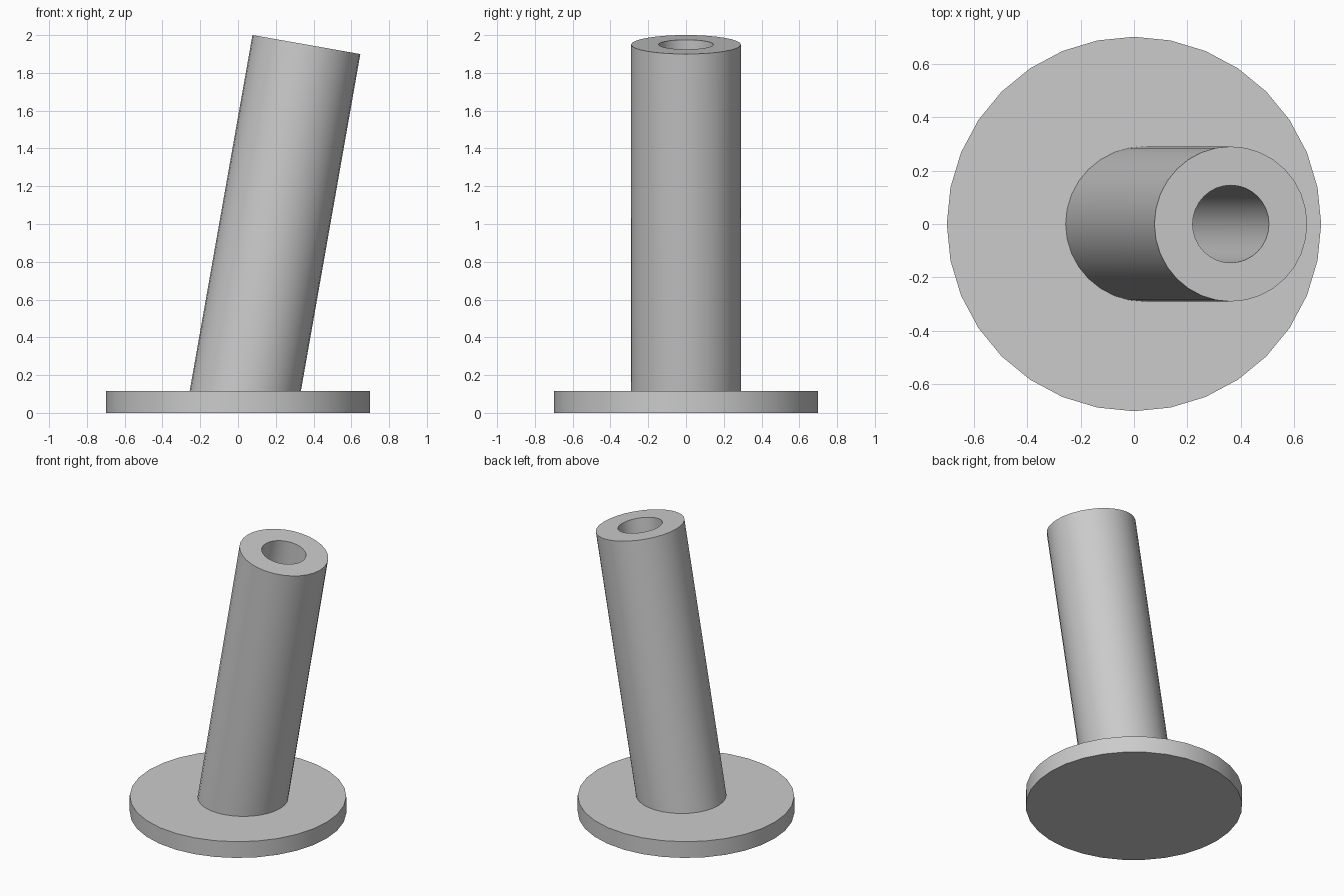
import bpy, bmesh
from math import cos, sin, tan, pi, radians
from mathutils import Matrix, Vector

cube = bpy.data.objects.get("Cube")
if cube:
    bpy.data.objects.remove(cube, do_unlink=True)

BASE_R, BASE_H = 0.70, 0.116
TUBE_R, BORE_R = 0.29, 0.145
TILT = radians(10)
TOP = Vector((0.362, 0, 1.95))
SIDES = 32

grey = bpy.data.materials.new("plain grey")
grey.use_nodes = True
colour = (0.6, 0.6, 0.6, 1)
grey.diffuse_color = colour
grey.node_tree.nodes["Principled BSDF"].inputs["Base Color"].default_value = colour


def finish(name, bm):
    """Turn a bmesh into a smooth-shaded object with sharp rims."""
    bmesh.ops.recalc_face_normals(bm, faces=bm.faces)
    mesh = bpy.data.meshes.new(name)
    bm.to_mesh(mesh)
    bm.free()
    mesh.materials.append(grey)
    obj = bpy.data.objects.new(name, mesh)
    bpy.context.collection.objects.link(obj)
    bpy.ops.object.select_all(action='DESELECT')
    obj.select_set(True)
    bpy.context.view_layer.objects.active = obj
    bpy.ops.object.shade_smooth_by_angle(angle=radians(30))


def bridge(bm, a, b):
    for i in range(SIDES):
        j = (i + 1) % SIDES
        bm.faces.new((a[i], a[j], b[j], b[i]))


# Round base plate
bm = bmesh.new()
bmesh.ops.create_cone(bm, cap_ends=True, segments=SIDES, radius1=BASE_R, radius2=BASE_R,
                      depth=BASE_H, matrix=Matrix.Translation((0, 0, BASE_H / 2)))
finish("base_plate", bm)

# Leaning tube: square-cut top rim, foot cut level with the plate, open bore
bm = bmesh.new()
axis = Vector((sin(TILT), 0, cos(TILT)))
across = Vector((cos(TILT), 0, -sin(TILT)))


def ring(radius, level):
    verts = []
    for i in range(SIDES):
        a = 2 * pi * i / SIDES
        p = TOP + across * radius * cos(a) + Vector((0, radius * sin(a), 0))
        if level is not None:
            p -= axis * ((p.z - level) / axis.z)
        verts.append(bm.verts.new(p))
    return verts


rings = [ring(TUBE_R, BASE_H), ring(TUBE_R, None), ring(BORE_R, None), ring(BORE_R, BASE_H)]
for lower, upper in zip(rings, rings[1:]):
    bridge(bm, lower, upper)
finish("leaning_tube", bm)
